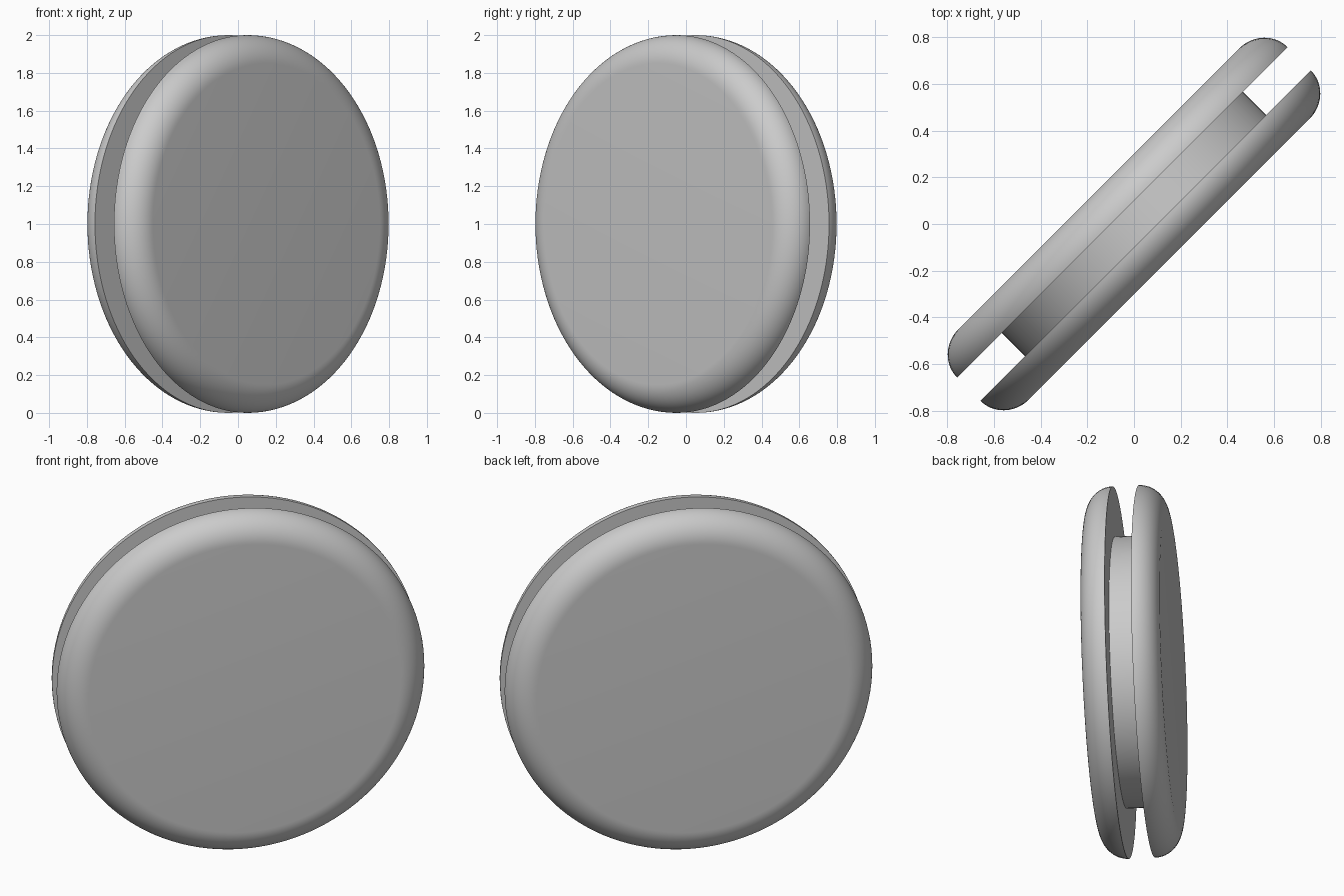
import bpy, bmesh, math
from mathutils import Matrix, Vector

old = bpy.data.objects.get("Cube")
if old:
    bpy.data.objects.remove(old)

grey = bpy.data.materials.new("light_grey")
grey.use_nodes = True
colour = (0.6, 0.6, 0.6, 1)
grey.diffuse_color = colour
grey.node_tree.nodes["Principled BSDF"].inputs["Base Color"].default_value = colour

SEGMENTS = 128
RIM_START, FACE = 0.071, 0.213     # distances along the axle
RADIUS, FLAT_RADIUS, AXLE_RADIUS = 1.0, 0.85, 0.73


def lathe(name, profile, turn):
    """Spin (radius, height) points round z, then lay the axis level at an angle."""
    bm = bmesh.new()
    verts = [bm.verts.new((r, 0, h)) for r, h in profile]
    edges = [bm.edges.new(pair) for pair in zip(verts, verts[1:])]
    bmesh.ops.spin(bm, geom=verts + edges, cent=(0, 0, 0), axis=(0, 0, 1),
                   angle=math.tau, steps=SEGMENTS, use_duplicate=False)
    bmesh.ops.remove_doubles(bm, verts=bm.verts, dist=1e-5)
    bmesh.ops.recalc_face_normals(bm, faces=bm.faces)
    aim = Vector((math.cos(turn), math.sin(turn), 0)).to_track_quat('Z', 'Y')
    bm.transform(Matrix.Translation((0, 0, 1)) @ aim.to_matrix().to_4x4())
    mesh = bpy.data.meshes.new(name)
    bm.to_mesh(mesh)
    bm.free()
    mesh.materials.append(grey)
    obj = bpy.data.objects.new(name, mesh)
    bpy.context.collection.objects.link(obj)
    bpy.ops.object.select_all(action='DESELECT')
    obj.select_set(True)
    bpy.context.view_layer.objects.active = obj
    bpy.ops.object.shade_smooth_by_angle(angle=math.radians(30))
    return obj


# Disc profile: flat inner face, rounded rim, flat outer face
disc = [(0, RIM_START)]
for i in range(17):
    a = i / 16 * math.pi / 2
    disc.append((FLAT_RADIUS + (RADIUS - FLAT_RADIUS) * math.cos(a),
                 RIM_START + (FACE - RIM_START) * math.sin(a)))
disc.append((0, FACE))

# Two mirrored discs joined by a wide axle
lathe("front_disc", disc, -math.pi / 4)
lathe("back_disc", disc, math.pi * 3 / 4)
lathe("axle", [(AXLE_RADIUS, -RIM_START), (AXLE_RADIUS, RIM_START)], -math.pi / 4)
